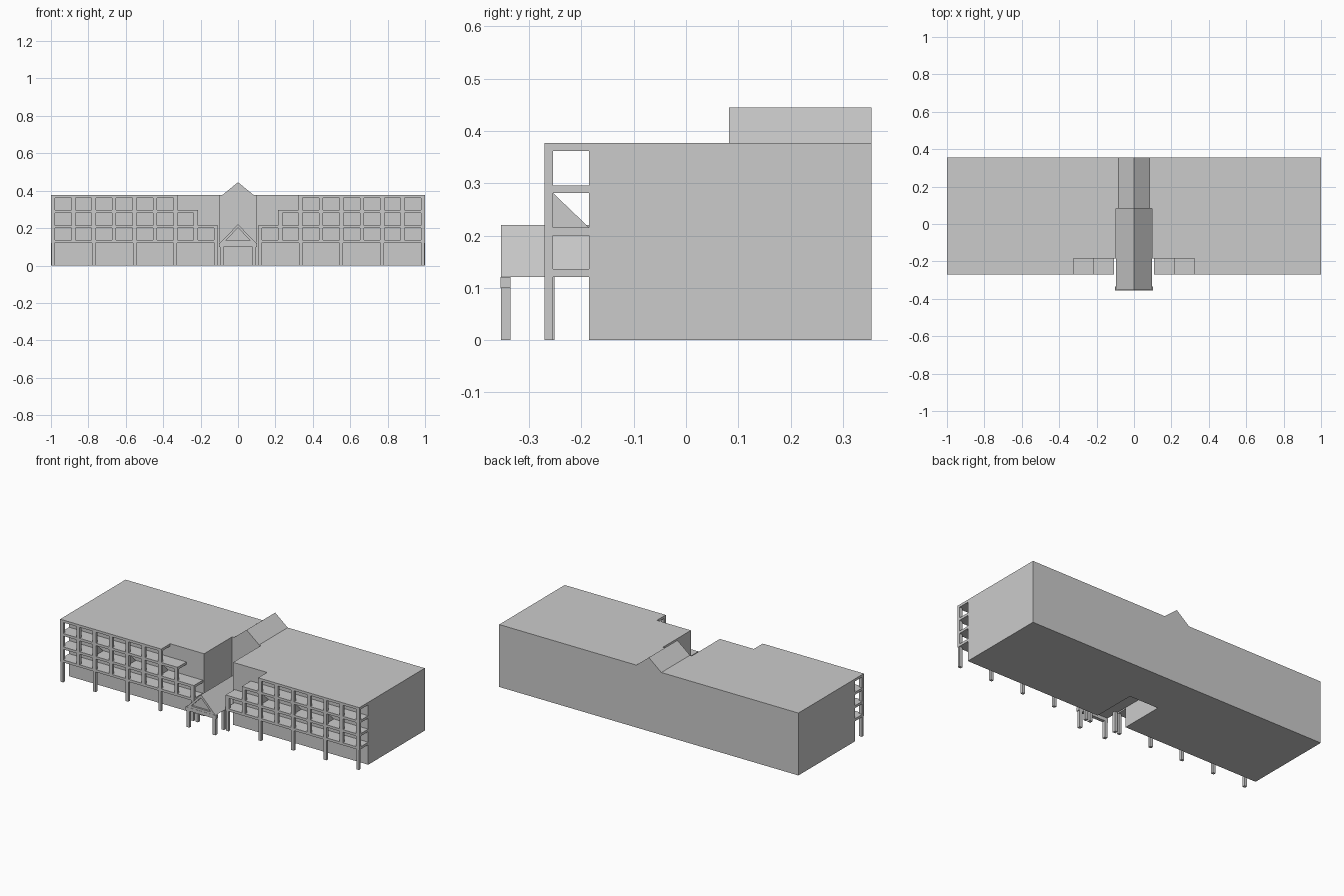
import bpy, bmesh

if "Cube" in bpy.data.objects:
    bpy.data.objects.remove(bpy.data.objects["Cube"])

def prism(bm, pts, a, b, axis):
    """Extrude a closed profile from a to b: axis 'y' uses (x,z) points, 'z' uses (x,y) points."""
    put = (lambda p, t: (p[0], t, p[1])) if axis == 'y' else (lambda p, t: (p[0], p[1], t))
    lo = [bm.verts.new(put(p, a)) for p in pts]
    hi = [bm.verts.new(put(p, b)) for p in pts]
    bm.faces.new(lo)
    bm.faces.new(hi[::-1])
    n = len(pts)
    for i in range(n):
        bm.faces.new((lo[i], hi[i], hi[(i + 1) % n], lo[(i + 1) % n]))

def box(bm, x0, x1, y0, y1, z0, z1):
    prism(bm, [(x0, z0), (x1, z0), (x1, z1), (x0, z1)], y0, y1, 'y')

def finish(bm, name, mirror=False):
    bmesh.ops.recalc_face_normals(bm, faces=bm.faces)
    me = bpy.data.meshes.new(name)
    bm.to_mesh(me)
    bm.free()
    ob = bpy.data.objects.new(name, me)
    bpy.context.collection.objects.link(ob)
    if mirror:
        ob.modifiers.new("mirror", 'MIRROR').use_mirror_merge = False
    return ob

FRONT, INNER, WALL, BACK = -0.27, -0.254, -0.185, 0.355
COURT, HALF, TOP = 0.082, 0.097, 0.377
SLAB = 0.015
LEVELS = [0.121, 0.2, 0.281, TOP - SLAB]      # undersides of the slabs
BAYS = [8, 7, 6]                              # bays per floor, shrinking upward
PITCH, POST = 0.109, 0.011

def post_x(k):
    return 1 - POST - PITCH * k

# Main block with open entrance court
bm = bmesh.new()
prism(bm, [(-1, WALL), (-HALF, WALL), (-HALF, COURT), (HALF, COURT),
           (HALF, WALL), (1, WALL), (1, BACK), (-1, BACK)], 0, TOP, 'z')
finish(bm, "main_block")

# Balcony slabs: each level reaches the longer of the floors it serves
bm = bmesh.new()
for z, n in zip(LEVELS, [8, 8, 7, 6]):
    box(bm, post_x(n) - POST, 1, FRONT, WALL, z, z + SLAB)
finish(bm, "balcony_slabs", True)

# Mullions between the bays and low rails under the openings
bm = bmesh.new()
for f, n in enumerate(BAYS):
    z0, z1 = LEVELS[f] + SLAB, LEVELS[f + 1]
    for k in range(n + 1):
        x = post_x(k)
        box(bm, x - POST, x + POST, FRONT, INNER, z0, z1)
finish(bm, "facade_mullions", True)

# Ground posts, one every second bay
bm = bmesh.new()
for k in range(0, 9, 2):
    x = post_x(k)
    box(bm, x - 0.009, x + 0.009, FRONT, INNER, 0, LEVELS[0])
finish(bm, "ground_posts", True)

# Triangular braces on the middle floor
bm = bmesh.new()
for k in (2, 4, 6):
    x = post_x(k)
    bm.faces.new([bm.verts.new((x, y, z)) for y, z in
                  ((INNER, LEVELS[2]), (INNER, LEVELS[1] + SLAB), (WALL, LEVELS[1] + SLAB))])
finish(bm, "balcony_braces", True)

# Roof gable behind the court
bm = bmesh.new()
prism(bm, [(-0.09, TOP - 0.005), (0.09, TOP - 0.005), (0, 0.445)], COURT, BACK, 'y')
finish(bm, "roof_gable")

# Entrance canopy roof
bm = bmesh.new()
prism(bm, [(-HALF, 0.121), (HALF, 0.121), (0, 0.22)], -0.343, COURT + 0.004, 'y')
finish(bm, "canopy_roof")

# Pediment frame on the canopy front
bm = bmesh.new()
outer = [(-HALF, 0.121), (HALF, 0.121), (0, 0.22)]
inner = [(-0.066, 0.134), (0.066, 0.134), (0, 0.201)]
for i in range(3):
    j = (i + 1) % 3
    prism(bm, [outer[i], outer[j], inner[j], inner[i]], -0.354, -0.343, 'y')
finish(bm, "pediment_frame")

# Canopy beam and posts
bm = bmesh.new()
box(bm, -0.102, 0.102, -0.355, -0.335, 0.1, 0.121)
finish(bm, "canopy_beam")
bm = bmesh.new()
for y in (-0.354, -0.27):
    box(bm, 0.078, 0.096, y, y + 0.019, 0, 0.121)
finish(bm, "canopy_posts", True)
